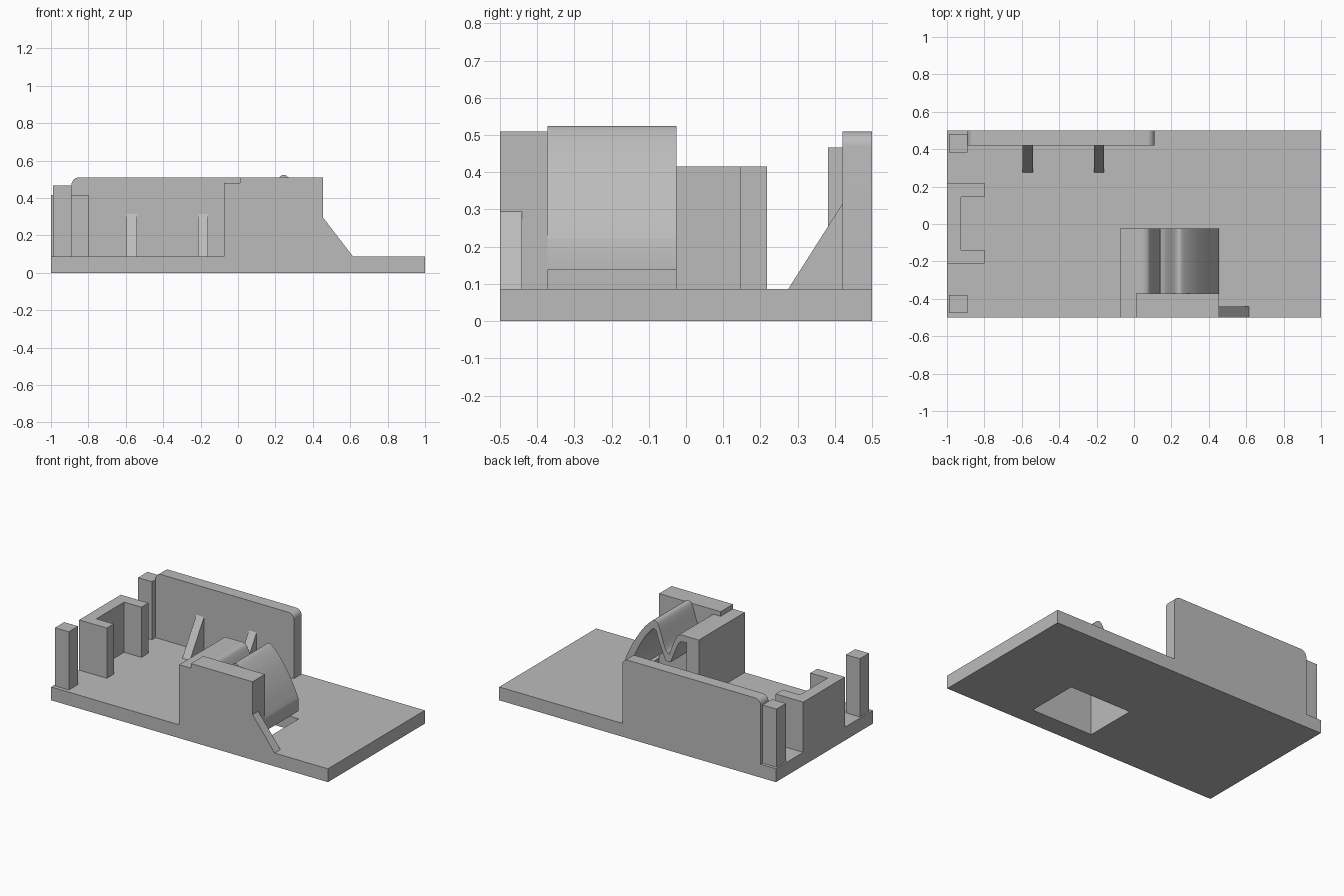
import bpy, bmesh, math
from mathutils import Vector

if "Cube" in bpy.data.objects:
    bpy.data.objects.remove(bpy.data.objects["Cube"])

grey = bpy.data.materials.new("light_grey")
grey.diffuse_color = (0.5, 0.5, 0.5, 1)
grey.use_nodes = True
grey.node_tree.nodes["Principled BSDF"].inputs["Base Color"].default_value = grey.diffuse_color

T = 0.087   # base thickness
AXES = {"x": lambda a, b, d: (d, a, b),   # profile in YZ
        "y": lambda a, b, d: (a, d, b),   # profile in XZ
        "z": lambda a, b, d: (a, b, d)}   # profile in XY


def prism(name, pts, axis, lo, hi, smooth=False):
    """Extrude a closed 2D profile along an axis from lo to hi."""
    place = AXES[axis]
    bm = bmesh.new()
    face = bm.faces.new([bm.verts.new(place(a, b, lo)) for a, b in pts])
    ext = bmesh.ops.extrude_face_region(bm, geom=[face])
    move = Vector(place(0, 0, hi - lo))
    bmesh.ops.translate(bm, vec=move, verts=[v for v in ext["geom"]
                                             if isinstance(v, bmesh.types.BMVert)])
    bmesh.ops.recalc_face_normals(bm, faces=bm.faces)
    mesh = bpy.data.meshes.new(name)
    bm.to_mesh(mesh)
    bm.free()
    mesh.materials.append(grey)
    ob = bpy.data.objects.new(name, mesh)
    bpy.context.collection.objects.link(ob)
    if smooth:
        bpy.ops.object.select_all(action="DESELECT")
        ob.select_set(True)
        bpy.context.view_layer.objects.active = ob
        bpy.ops.object.shade_smooth_by_angle(angle=math.radians(32))
    return ob


def box(name, x0, x1, y0, y1, z0, z1):
    return prism(name, [(x0, y0), (x1, y0), (x1, y1), (x0, y1)], "z", z0, z1)


def arc(cx, cz, r, a0, a1, n=8):
    return [(cx + r * math.cos(math.radians(a0 + (a1 - a0) * i / n)),
             cz + r * math.sin(math.radians(a0 + (a1 - a0) * i / n))) for i in range(n + 1)]


def curve(pts, n=6):
    """Smooth curve through the given points."""
    p = [Vector(q) for q in pts]
    p = [2 * p[0] - p[1]] + p + [2 * p[-1] - p[-2]]
    out = []
    for i in range(1, len(p) - 2):
        a, b, c, d = p[i - 1:i + 3]
        for k in range(n):
            t = k / n
            out.append(tuple(0.5 * (2 * b + (c - a) * t + (2 * a - 5 * b + 4 * c - d) * t * t
                                    + (3 * b - a - 3 * c + d) * t ** 3)))
    return out + [tuple(p[-2])]


# Base plate with an opening below the spring
base = box("base_plate", -1, 1, -0.5, 0.5, 0, T)
cutter = box("opening_cutter", 0.013, 0.457, -0.372, -0.025, -0.1, 0.2)
mod = base.modifiers.new("opening", "BOOLEAN")
mod.operation = "DIFFERENCE"
mod.solver = "EXACT"
mod.object = cutter
bpy.context.view_layer.objects.active = base
bpy.ops.object.modifier_apply(modifier=mod.name)
bpy.data.objects.remove(cutter)

# Back wall with rounded top corners
r = 0.04
prism("back_wall", [(-0.89, T), (0.11, T)] + arc(0.11 - r, 0.51 - r, r, 0, 90)
      + arc(-0.89 + r, 0.51 - r, r, 90, 180), "y", 0.42, 0.5, True)

# Sloped ribs bracing the back wall
for i, x in enumerate((-0.595, -0.215)):
    prism(f"wall_rib_{i + 1}", [(0.275, T), (0.42, T), (0.42, 0.315)], "x", x, x + 0.055)

# Corner posts
box("back_post", -0.99, -0.89, 0.382, 0.48, T, 0.467)
box("front_post", -0.99, -0.89, -0.475, -0.38, T, 0.467)

# C-shaped bracket on the left edge
prism("end_bracket", [(-1, -0.212), (-0.8, -0.212), (-0.8, -0.14), (-0.925, -0.14),
                      (-0.925, 0.145), (-0.8, 0.145), (-0.8, 0.218), (-1, 0.218)],
      "z", T, 0.415)

# Front wall and its sloped brace
box("front_wall", 0.01, 0.455, -0.5, -0.372, T, 0.51)
prism("front_brace", [(0.455, T), (0.615, T), (0.455, 0.295)], "y", -0.5, -0.44)

# Upright block that carries the spring
box("spring_block", -0.075, 0.013, -0.5, -0.025, T, 0.48)

# Bent spring: over the block, down into a valley, up to a crest, down to the tip
top = (curve([(0.013, 0.48), (0.06, 0.478), (0.09, 0.45), (0.14, 0.33)])
       + curve([(0.142, 0.33), (0.17, 0.365), (0.212, 0.49), (0.238, 0.523), (0.27, 0.51),
                (0.33, 0.445), (0.395, 0.345), (0.44, 0.255), (0.455, 0.22)]))
under = (curve([(0.42, 0.137), (0.405, 0.215), (0.355, 0.33), (0.29, 0.43), (0.242, 0.468),
                (0.215, 0.40), (0.165, 0.28)])
         + curve([(0.13, 0.28), (0.085, 0.39), (0.06, 0.43), (0.013, 0.44)]))
prism("spring", top + [(0.455, 0.137)] + under, "y", -0.372, -0.025, True)
